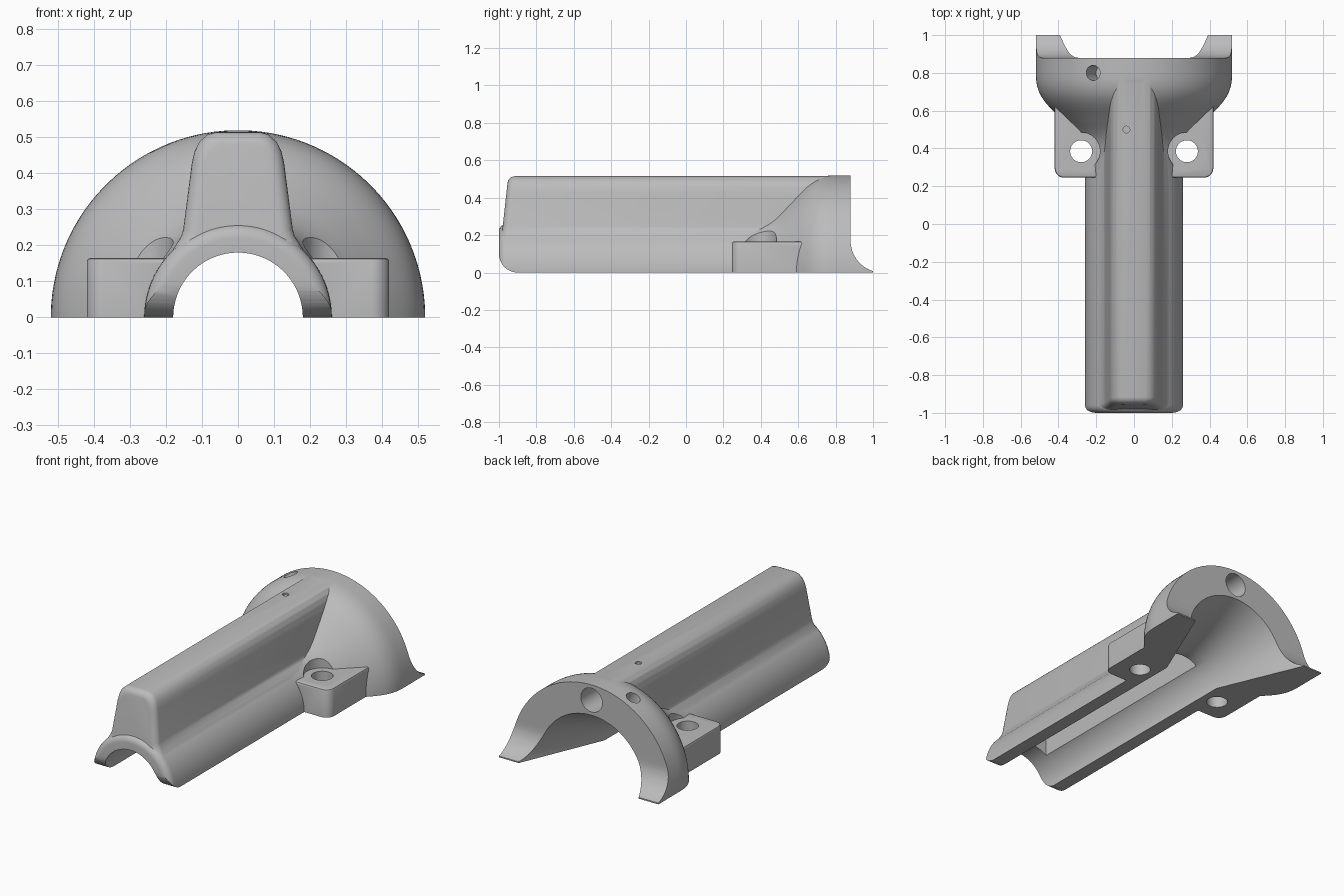
import bpy, bmesh, math
from mathutils import Vector, geometry

if "Cube" in bpy.data.objects:
    bpy.data.objects.remove(bpy.data.objects["Cube"], do_unlink=True)

grey = bpy.data.materials.new("plain grey")
grey.use_nodes = True
colour = (0.5, 0.5, 0.5, 1)
grey.diffuse_color = colour
grey.node_tree.nodes["Principled BSDF"].inputs["Base Color"].default_value = colour


def loft(name, rings):
    """Closed solid through matching rings of points."""
    bm = bmesh.new()
    loops = [[bm.verts.new(p) for p in ring] for ring in rings]
    n = len(loops[0])
    for a, b in zip(loops, loops[1:]):
        for i in range(n):
            j = (i + 1) % n
            bm.faces.new((a[i], a[j], b[j], b[i]))
    bm.faces.new(loops[0])
    bm.faces.new(loops[-1])
    bmesh.ops.recalc_face_normals(bm, faces=bm.faces)
    mesh = bpy.data.meshes.new(name)
    bm.to_mesh(mesh)
    bm.free()
    mesh.materials.append(grey)
    obj = bpy.data.objects.new(name, mesh)
    bpy.context.collection.objects.link(obj)
    return obj


def revolve(name, profile, n=128):
    """Spin (y, radius) points around the y axis."""
    angles = [math.tau * (i + 0.5) / n for i in range(n)]
    return loft(name, [[(r * math.cos(a), y, r * math.sin(a)) for a in angles]
                       for y, r in profile])


def side_prism(name, outline, half):
    """Extrude a (y, z) outline across x."""
    return loft(name, [[(x, y, z) for y, z in outline] for x in (-half, half)])


def rod(name, start, end, r, n=48):
    start, end = Vector(start), Vector(end)
    turn = (end - start).to_track_quat('Z', 'Y')
    circle = [turn @ Vector((r * math.cos(math.tau * i / n), r * math.sin(math.tau * i / n), 0))
              for i in range(n)]
    return loft(name, [[c + p for c in circle] for p in (start, end)])


def arc(cx, cy, r, a0, a1, n=12):
    return [(cx + r * math.cos(math.radians(a0 + (a1 - a0) * i / n)),
             cy + r * math.sin(math.radians(a0 + (a1 - a0) * i / n))) for i in range(n + 1)]


def combine(target, tool, operation):
    mod = target.modifiers.new(tool.name, 'BOOLEAN')
    mod.operation, mod.solver, mod.object = operation, 'EXACT', tool
    bpy.context.view_layer.objects.active = target
    bpy.ops.object.modifier_apply(modifier=mod.name)
    bpy.data.objects.remove(tool, do_unlink=True)


def bezier(*pts, n=14):
    ctrl = [Vector((y, r, 0)) for y, r in pts]
    return [(p.x, p.y) for p in geometry.interpolate_bezier(*ctrl, n)]


# Tube that swells into a bell
bell = bezier((.22, .26), (.45, .26), (.48, .32), (.57, .40))
bell += bezier((.57, .40), (.65, .48), (.69, .52), (.80, .52))[1:]
shell = revolve("half_shell", arc(-.96, .22, .04, 180, 90, 6) + bell + [(1.0, .52)])

# Ridge along the top, with a sloping, rounded front
half = [(.06, .515), (.085, .508), (.108, .487), (.121, .46), (.128, .43), (.152, .245),
        (.158, .225), (.17, .205), (.19, .172), (.17, .12)]
section = half + [(-x, z) for x, z in reversed(half)]
rings = []
for i in range(6):
    t = math.radians(18 * i)
    inset, back = .035 * (1 - math.sin(t)), .035 * (1 - math.cos(t))
    ring = []
    for x, z in section:
        z = .2 + (z - .2) * (1 - inset / .32)
        ring.append((x * (1 - inset / .14), -.985 + (z - .2) * .11 + back, z))
    rings.append(ring)
rings.append([(x, .8, z) for x, z in section])
combine(shell, loft("ridge", rings), 'UNION')

# Screw tabs with softened top edges
for s in (1, -1):
    rings = []
    for z, d in ((-.05, 0), (.155, 0), (.162, .003), (.165, .01)):
        outline = [(.2, .65), (.2, .245 + d)] + arc(.37, .295, .05 - d, -90, 0, 8) + [(.42 - d, .65)]
        rings.append([(s * x, y, z) for x, y in outline])
    combine(shell, loft("tab", rings), 'UNION')

cutters = []
for s in (1, -1):
    # Screw seats and screw holes
    cutters.append(rod("seat", (s * .28, .385, .165), (s * .28, .385, .5), .1))
    cutters.append(rod("screw_hole", (s * .28, .385, -.1), (s * .28, .385, .2), .058))

# Bore opening into a cone
cutters.append(revolve("bore", [(-1.1, .18), (.5, .18), (1.02, .40)]))

# Hollow inside the ridge, rounded at its rear
hollow = [(-.88, .05), (.42, .05)] + arc(.14, .17, .28, 0, 90) + [(-.88, .45)]
cutters.append(side_prism("hollow", hollow, .1))

# Flat underside with rounded front tips
under = arc(-.9, .1, .1, 180, 270) + [(1.2, 0), (1.2, -.8), (-1.1, -.8), (-1.1, .1)]
cutters.append(side_prism("underside", under, .8))

# Rear face curving out into two low lips
rear = [(.88, .8)] + arc(1.05, .17, .17, 180, 270, 16) + [(1.2, 0), (1.2, .8)]
cutters.append(side_prism("rear", rear, .8))

# Round holes in the rear face, the bell and the ridge top
cutters.append(rod("rear_hole", (0, .5, .43), (0, 1, .43), .07))
cutters.append(rod("bell_hole", (-.165, .8, .36), (-.25, .8, .545), .04))
cutters.append(rod("ridge_dimple", (-.04, .5, .505), (-.04, .5, .56), .018, 24))

for cutter in cutters:
    combine(shell, cutter, 'DIFFERENCE')

bpy.ops.object.select_all(action='DESELECT')
shell.select_set(True)
bpy.context.view_layer.objects.active = shell
bpy.ops.object.shade_smooth_by_angle(angle=math.radians(30))
